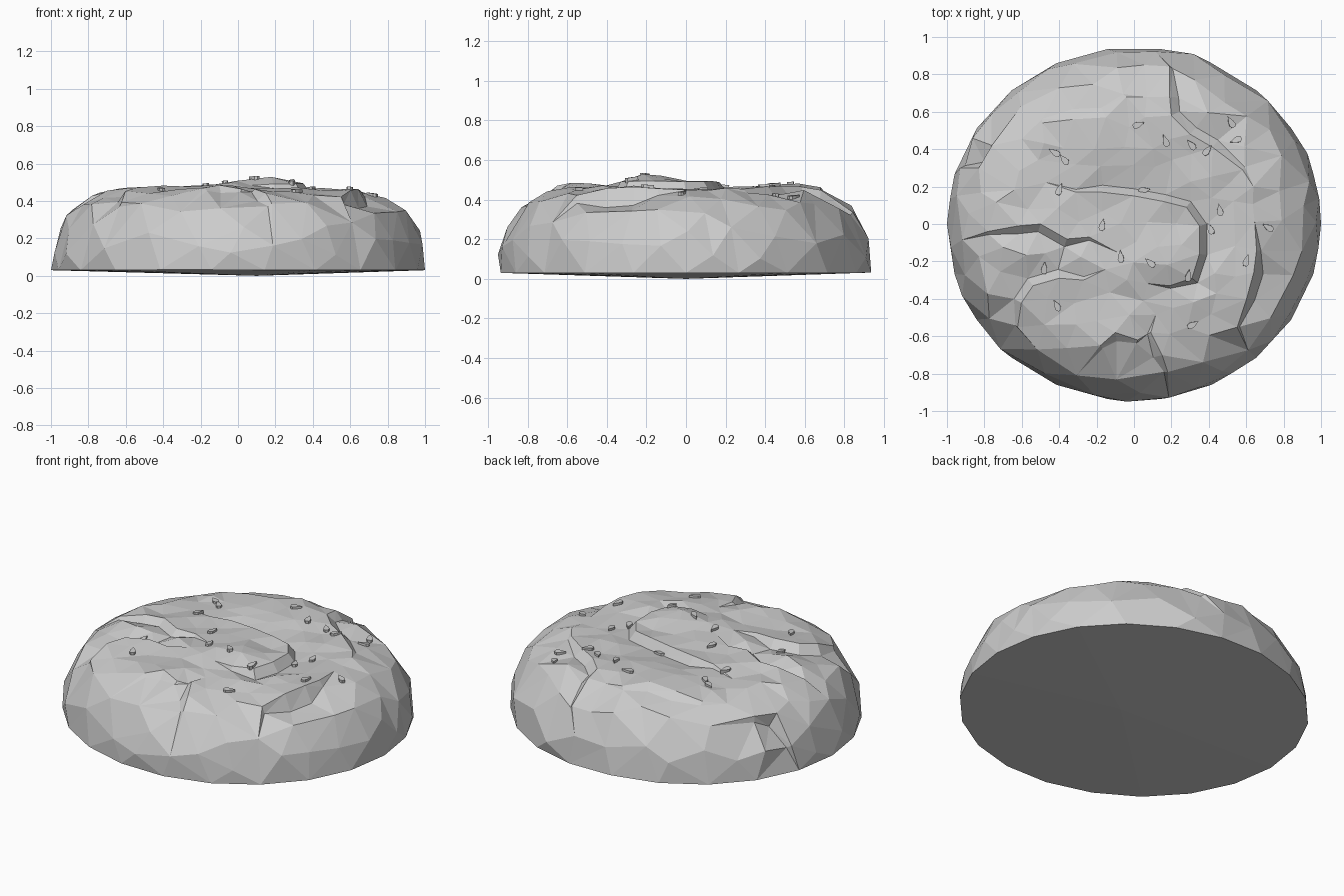
import bpy, bmesh, math, random
from mathutils import Vector, Matrix
from mathutils.geometry import delaunay_2d_cdt
from mathutils.bvhtree import BVHTree

if "Cube" in bpy.data.objects:
    bpy.data.objects.remove(bpy.data.objects["Cube"])

random.seed(7)
YS = 0.945
# side profile: unrolled distance, radius, height
PROF = [(0, 0, .466), (.4, .4, .464), (.6, .6, .457), (.72, .72, .442), (.8, .8, .415),
        (.9, .885, .365), (1.02, .953, .27), (1.15, .995, .15), (1.25, 1.005, .07), (1.31, 1.0, .03)]


def interp(t, a, b):
    for p, q in zip(PROF, PROF[1:]):
        if t <= q[a]:
            return p[b] + (q[b] - p[b]) * (t - p[a]) / (q[a] - p[a])
    return PROF[-1][b]


def unroll(x, y):
    v = Vector((x, y / YS))
    r = max(v.length, 1e-6)
    return v * (interp(min(r, .999), 1, 0) / r)


pts, edges, off = [], [], []


def add(p, o):
    pts.append(p)
    off.append(o)
    return len(pts) - 1


# folds in the crust: (points, side of the groove: 1 left / -1 right, lip height, groove depth, width)
FOLDS = [
    ([(-.31, .17), (-.17, .17), (0, .15), (.16, .12), (.28, .09), (.35, -.01), (.35, -.16), (.31, -.29), (.19, -.33)],
     1, .02, .03, .04),
    ([(-.78, -.04), (-.62, -.01), (-.5, .0), (-.36, -.08), (-.24, -.07)], -1, .015, .025, .045),
    ([(-.62, -.55), (-.6, -.42), (-.54, -.33), (-.4, -.29), (-.27, -.3)], 1, .02, .03, .05),
    ([(.655, -.14), (.64, -.26), (.6, -.4), (.55, -.55)], 1, .02, .06, .06),
    ([(.19, .84), (.19, .68), (.2, .58), (.3, .48), (.42, .41), (.58, .29)], 1, .01, .03, .05),
    ([(-.49, .54), (-.32, .56), (-.15, .57), (-.04, .68)], 1, .005, .025, .06),
    ([(-.93, .3), (-.83, .3), (-.76, .42)], 1, .0, .06, .06),
    ([(.09, -.58), (.15, -.7), (.18, -.79)], -1, .01, .03, .05),
    ([(-.18, -.65), (-.1, -.58), (.02, -.62)], -1, .01, .025, .05),
]
for line, side, lip, depth, width in FOLDS:
    P = [unroll(*p) for p in line]
    prev = None
    for i, p in enumerate(P):
        d = (P[min(i + 1, len(P) - 1)] - P[max(i - 1, 0)]).normalized()
        n = Vector((-d.y, d.x)) * side
        k = .4 if i in (0, len(P) - 1) else 1
        cur = (add(p, lip * k), add(p + n * width * k, -depth * k))
        if prev:
            edges += [(prev[0], cur[0]), (prev[1], cur[1])]
        prev = cur

# outer rim
N = 22
for i in range(N):
    a = 2 * math.pi * i / N
    add(Vector((math.cos(a), math.sin(a))) * 1.31, 0)

# scattered crust points
for _ in range(6000):
    a, u = random.uniform(0, 2 * math.pi), 1.22 * math.sqrt(random.random())
    p = Vector((math.cos(a), math.sin(a))) * u
    gap = .1 if u < .75 else .14 if u < .95 else .17
    if all((p - q).length > gap for q in pts):
        add(p, random.uniform(-.012, .014))


def place(p, o):
    u = p.length
    d = p / max(u, 1e-6)
    tilt = 1.4 * min(1, max(0, (u - .7) / .5))
    r = interp(u, 0, 1) + o * math.sin(tilt)
    z = interp(u, 0, 2) + o * math.cos(tilt)
    x, y = d.x * r, d.y * r * YS
    # central mound with a peak, and two low swells
    z += .04 * math.exp(-((x - .08) ** 2 + (y + .14) ** 2) / .05)
    z += .035 * math.exp(-((x - .14) ** 2 + (y + .17) ** 2) / .012)
    z += .025 * math.exp(-((x + .2) ** 2 + (y + .6) ** 2) / .05)
    z += .02 * math.exp(-((x + .1) ** 2 + (y - .65) ** 2) / .06)
    return Vector((x, y, z))


def make(name, bm):
    bmesh.ops.recalc_face_normals(bm, faces=bm.faces)
    me = bpy.data.meshes.new(name)
    bm.to_mesh(me)
    ob = bpy.data.objects.new(name, me)
    bpy.context.collection.objects.link(ob)
    return ob


# bread crust with slightly bulging underside
V, _, F, orig, *_ = delaunay_2d_cdt(pts, edges, [], 0, 1e-5)
bm = bmesh.new()
bv = [bm.verts.new(place(Vector(v), off[o[0]] if o else 0)) for v, o in zip(V, orig)]
for f in F:
    bm.faces.new([bv[i] for i in f])
rim = [e for e in bm.edges if e.is_boundary]
base = bm.verts.new((.1, 0, 0))
for e in rim:
    bm.faces.new([e.verts[0], e.verts[1], base])
bmesh.ops.recalc_face_normals(bm, faces=bm.faces)
tree = BVHTree.FromBMesh(bm)
make("bread_crust", bm)
bm.free()

# teardrop seeds: x, y, heading in degrees
SEEDS = [(-.42, .38, 150), (-.37, .34, 130), (-.4, .18, 70), (-.17, -.01, 80), (-.07, -.18, 95),
         (-.48, -.24, 85), (-.41, -.44, 120), (.09, -.21, 140), (.29, -.28, 80), (.31, -.54, 30),
         (.41, -.03, 115), (.46, .07, 100), (.6, -.2, 75), (.72, -.02, 150), (.55, .45, 200),
         (.39, .39, 50), (.31, .42, 130), (.17, .44, 110), (.52, .54, 120), (.02, .53, 20), (.05, .18, 10)]
SHAPE = [(.04, 0), (.008, .014), (-.012, .017), (-.026, .009), (-.026, -.009), (-.012, -.017), (.008, -.014)]
bm = bmesh.new()
for x, y, ang in SEEDS:
    hit, nor, *_ = tree.ray_cast(Vector((x, y, 2)), Vector((0, 0, -1)))
    nor = (nor + Vector((0, 0, 1))).normalized()
    M = (Matrix.Translation(hit) @ Vector((0, 0, 1)).rotation_difference(nor).to_matrix().to_4x4()
         @ Matrix.Rotation(math.radians(ang), 4, 'Z'))
    lo, hi = [[bm.verts.new(M @ Vector((px, py, h))) for px, py in SHAPE] for h in (-.01, .014)]
    bm.faces.new(hi)
    bm.faces.new(lo[::-1])
    for i in range(len(SHAPE)):
        j = (i + 1) % len(SHAPE)
        bm.faces.new([lo[i], lo[j], hi[j], hi[i]])
make("seeds", bm)
bm.free()
